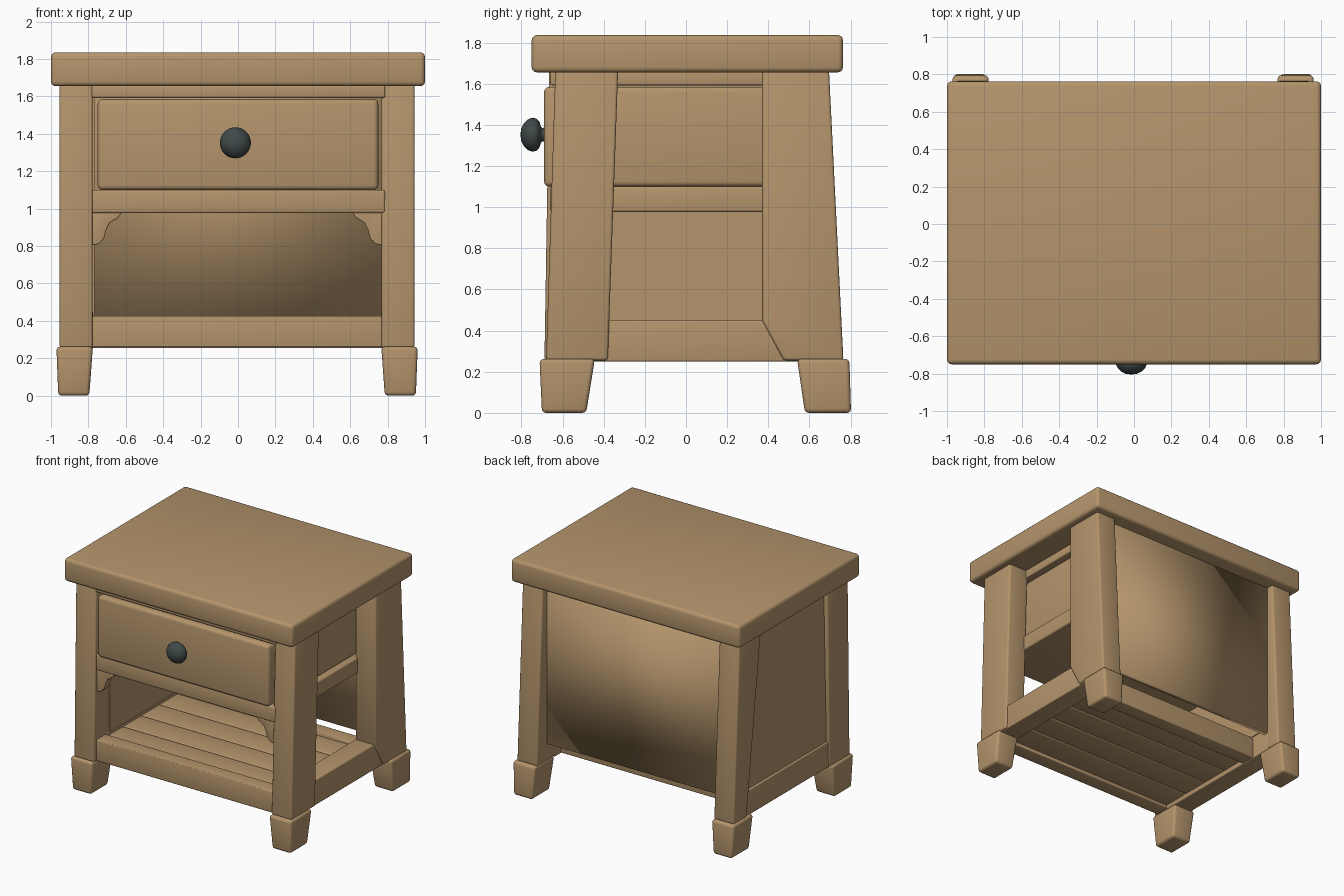
import bpy, bmesh, math
from mathutils import Vector

if "Cube" in bpy.data.objects:
    bpy.data.objects.remove(bpy.data.objects["Cube"])

CX = -0.005  # the leg frame sits very slightly left of centre


def material(name, rgb):
    m = bpy.data.materials.new(name)
    m.diffuse_color = (*rgb, 1)
    m.use_nodes = True
    m.node_tree.nodes["Principled BSDF"].inputs["Base Color"].default_value = m.diffuse_color
    return m


wood = material("warm wood", (0.46, 0.30, 0.15))
iron = material("dark iron", (0.05, 0.068, 0.065))


def finish(name, bm, mat, bevel=0.0, angle=40, segments=3):
    bmesh.ops.recalc_face_normals(bm, faces=bm.faces)
    if bevel:
        edges = [e for e in bm.edges if e.calc_face_angle(0) > math.radians(35)]
        bmesh.ops.bevel(bm, geom=edges, offset=bevel, segments=segments, profile=0.5,
                        affect='EDGES', clamp_overlap=True)
    me = bpy.data.meshes.new(name)
    bm.to_mesh(me)
    bm.free()
    me.materials.append(mat)
    for p in me.polygons:
        p.use_smooth = True
    me.set_sharp_from_angle(angle=math.radians(angle))
    ob = bpy.data.objects.new(name, me)
    bpy.context.collection.objects.link(ob)
    return ob


def prism(name, rings, bevel=0.01, angle=40):
    """Solid between two matching outlines, each a list of points."""
    bm = bmesh.new()
    a, b = [[bm.verts.new(p) for p in ring] for ring in rings]
    bm.faces.new(a)
    bm.faces.new(b)
    for i in range(len(a)):
        j = (i + 1) % len(a)
        bm.faces.new((a[i], a[j], b[j], b[i]))
    return finish(name, bm, wood, bevel, angle)


def frustum(name, low, high, z0, z1, bevel=0.01, angle=40):
    """Block whose bottom and top rectangles (x0, x1, y0, y1) may differ."""
    rings = [[(x0, y0, z), (x1, y0, z), (x1, y1, z), (x0, y1, z)]
             for (x0, x1, y0, y1), z in ((low, z0), (high, z1))]
    return prism(name, rings, bevel, angle)


def box(name, x0, x1, y0, y1, z0, z1, bevel=0.01, angle=40):
    return frustum(name, (x0, x1, y0, y1), (x0, x1, y0, y1), z0, z1, bevel, angle)


def span(side, inner, outer):
    return sorted((CX + side * inner, CX + side * outer))


# table top
box("table_top", -1, 1, -0.75, 0.763, 1.655, 1.836, 0.025)

# leg outlines (y, z): the closed left side shows narrower legs than the open right side
legs = {
    "left": ([(-0.688, 0.255), (-0.435, 0.255), (-0.40, 1.665), (-0.665, 1.665)],
             [(0.60, 0.255), (0.765, 0.255), (0.695, 1.665), (0.42, 1.665)]),
    "right": ([(-0.68, 0.255), (-0.38, 0.255), (-0.33, 1.665), (-0.635, 1.665)],
              [(0.475, 0.255), (0.765, 0.255), (0.695, 1.665), (0.37, 1.665), (0.37, 0.45)]),
}
bracket = [(0.775, 0.98), (0.775, 0.803), (0.738, 0.812), (0.712, 0.84), (0.698, 0.89),
           (0.68, 0.925), (0.637, 0.95), (0.615, 0.98)]
for side, label in ((-1, "left"), (1, "right")):
    # legs, feet, side rails and corner brackets
    x0, x1 = span(side, 0.772, 0.949)
    for part, outline in zip(("front_leg", "back_leg"), legs[label]):
        prism(f"{label}_{part}", [[(x, y, z) for y, z in outline] for x in (x0, x1)], 0.014)
    top, low = span(side, 0.771, 0.966), span(side, 0.79, 0.956)
    frustum(f"{label}_front_foot", (*low, -0.70, -0.485), (*top, -0.712, -0.443), 0, 0.262, 0.02)
    frustum(f"{label}_back_foot", (*low, 0.578, 0.802), (*top, 0.54, 0.794), 0, 0.262, 0.02)
    y_ends = (-0.5, 0.545) if side > 0 else (-0.55, 0.65)
    box(f"{label}_bottom_rail", *span(side, 0.77, 0.935), *y_ends, 0.25, 0.45, 0.008)
    prism(f"{label}_corner_bracket",
          [[(CX + side * x, y, z) for x, z in bracket] for y in (-0.65, -0.58)], 0.006)

# closed left side and back panel (the right side stays open)
box("left_side_panel", -0.925, -0.768, -0.5, 0.6, 0.43, 1.66, 0)
box("back_panel", -0.79, 0.775, 0.605, 0.64, 0.39, 1.66, 0, angle=180)

# drawer case boards
box("upper_board", -0.79, 0.787, -0.66, 0.605, 1.592, 1.66, 0.01)
box("middle_board", -0.79, 0.787, -0.66, 0.605, 0.976, 1.1, 0.012)

# drawer
box("drawer", -0.75, 0.75, -0.69, 0.58, 1.1, 1.585, 0.025)

# bottom frame and slatted shelf
box("front_bottom_rail", -0.79, 0.775, -0.66, -0.54, 0.26, 0.426, 0.006)
box("back_bottom_rail", -0.78, 0.77, 0.35, 0.47, 0.255, 0.426, 0.006)
slats = 4
step = (0.36 + 0.55) / slats
for i in range(slats):
    y = -0.55 + i * step
    box(f"shelf_slat_{i + 1}", -0.785, 0.775, y, y + step, 0.285, 0.405, 0.012)

# round drawer knob, lathed around y
profile = [(0, -0.805), (0.03, -0.801), (0.056, -0.788), (0.074, -0.769), (0.083, -0.748),
           (0.079, -0.728), (0.062, -0.712), (0.04, -0.705), (0.033, -0.698), (0.036, -0.68)]
KNOB_X, KNOB_Z = -0.014, 1.352
bm = bmesh.new()
verts = [bm.verts.new((KNOB_X + r, y, KNOB_Z)) for r, y in profile]
edges = [bm.edges.new(pair) for pair in zip(verts, verts[1:])]
bmesh.ops.spin(bm, geom=verts + edges, cent=Vector((KNOB_X, 0, KNOB_Z)), axis=(0, 1, 0),
               angle=math.tau, steps=32)
bmesh.ops.remove_doubles(bm, verts=bm.verts, dist=0.0005)
finish("drawer_knob", bm, iron, angle=60)
